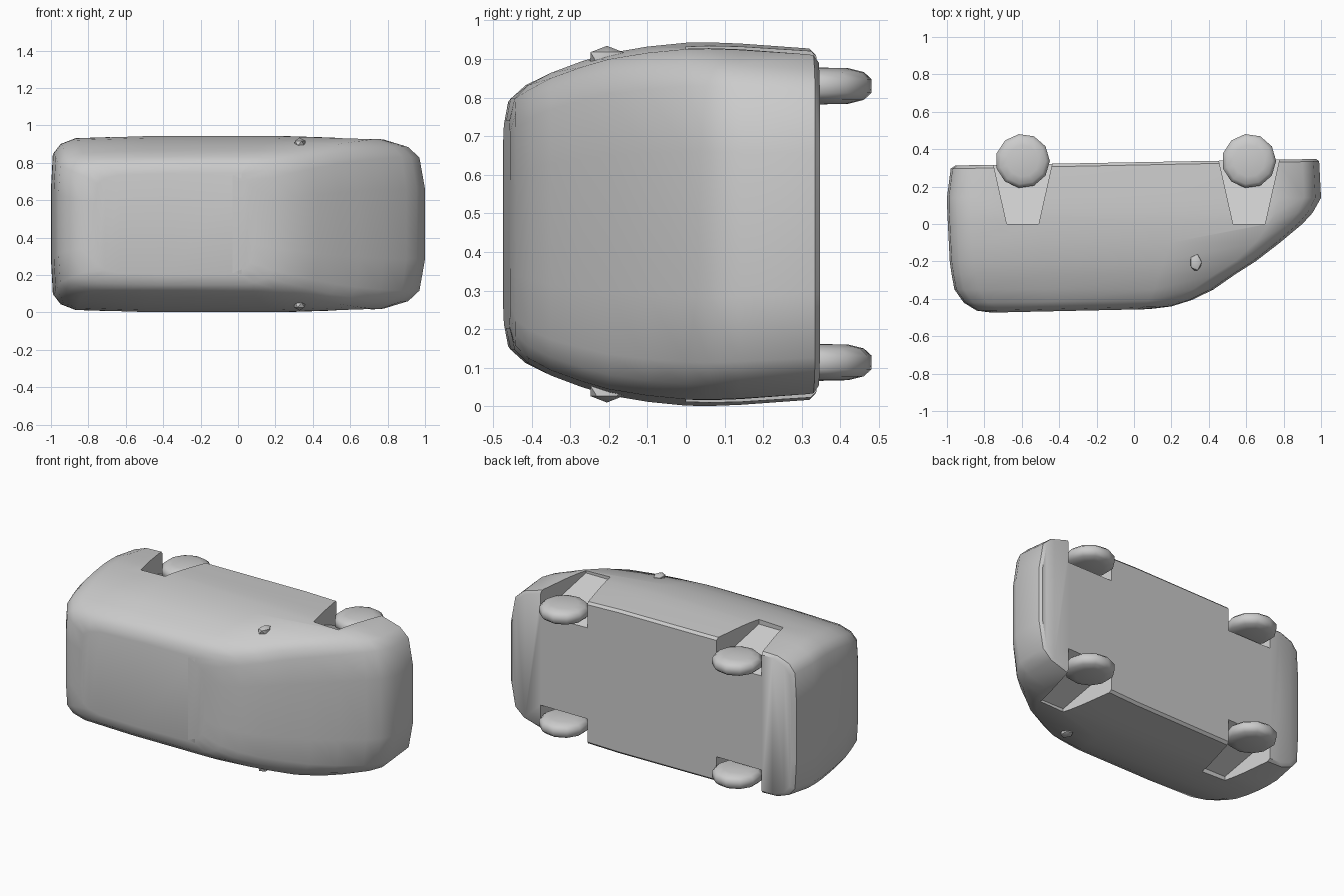
import bpy, bmesh, math

if "Cube" in bpy.data.objects:
    bpy.data.objects.remove(bpy.data.objects["Cube"])

CZ = 0.472  # centre of the car's width: the car lies on its side, roof towards -y


def make_object(name, bm, angle=35):
    bmesh.ops.recalc_face_normals(bm, faces=bm.faces)
    me = bpy.data.meshes.new(name)
    bm.to_mesh(me)
    bm.free()
    ob = bpy.data.objects.new(name, me)
    bpy.context.collection.objects.link(ob)
    return ob


def smooth(ob, angle=35):
    bpy.ops.object.select_all(action='DESELECT')
    ob.select_set(True)
    bpy.context.view_layer.objects.active = ob
    bpy.ops.object.shade_smooth_by_angle(angle=math.radians(angle))


def outline(xr, xf, w, r):
    # rounded plan outline: curved nose, long flank, rounded tail
    half = [(xf, 0.4 * w), (xf - 0.03 * r, 0.76 * w), (xf - 0.09 * r, 0.88 * w),
            (xf - 0.22 * r, 0.965 * w), (0.25 * xf, w), (xr * 0.5, w),
            (xr + 0.13, 0.975 * w), (xr + 0.05, 0.91 * w), (xr + 0.01, 0.8 * w), (xr, 0.4 * w)]
    return half + [(x, -z) for x, z in reversed(half)]


# Body shell: plan outlines stacked from floor to roof
# (height y, tail x, nose x, half width, nose rounding, tilt along x)
levels = [
    (0.330, -0.955, 0.975, 0.440, 1.0, 0.018),
    (0.315, -0.980, 0.990, 0.455, 1.0, 0.020),
    (0.140, -1.000, 1.000, 0.468, 1.0, 0.000),
    (0.060, -0.998, 0.955, 0.471, 0.9, 0.000),
    (0.000, -0.995, 0.900, 0.470, 0.8, 0.000),
    (-0.100, -0.990, 0.780, 0.460, 0.6, 0.000),
    (-0.200, -0.985, 0.650, 0.443, 0.5, 0.000),
    (-0.270, -0.975, 0.540, 0.422, 0.5, 0.000),
    (-0.350, -0.960, 0.425, 0.392, 0.5, 0.000),
    (-0.410, -0.910, 0.310, 0.360, 0.5, 0.012),
    (-0.445, -0.840, 0.200, 0.325, 0.5, 0.022),
    (-0.457, -0.760, 0.080, 0.270, 0.5, 0.022),
]
bm = bmesh.new()
rings = []
for y, xr, xf, w, r, tilt in levels:
    rings.append([bm.verts.new((x, y + tilt * x, CZ + z)) for x, z in outline(xr, xf, w, r)])
n = len(rings[0])
for a, b in zip(rings, rings[1:]):
    for i in range(n):
        j = (i + 1) % n
        bm.faces.new((a[i], a[j], b[j], b[i]))
for ring in (rings[0], rings[-1]):
    for i in range(n // 2 - 1):
        bm.faces.new((ring[i], ring[i + 1], ring[n - 2 - i], ring[n - 1 - i]))
body = make_object("car_body", bm)

# Wheel wells: tapered wedges cut out of the flanks
WHEELS = (-0.595, 0.615)
bm = bmesh.new()
for cx in WHEELS:
    for s in (-1, 1):
        vs = []
        for y, hw, inner in ((0.0, 0.085, 0.44), (0.40, 0.175, 0.26)):
            for x, z in ((-hw, inner), (hw, inner), (hw, 0.6), (-hw, 0.6)):
                vs.append(bm.verts.new((cx + x, y, CZ + s * z)))
        bm.faces.new(vs[:4])
        bm.faces.new(vs[4:])
        for i in range(4):
            j = (i + 1) % 4
            bm.faces.new((vs[i], vs[j], vs[4 + j], vs[4 + i]))
cutter = make_object("wheel_well_cutter", bm)
cutter.hide_render = True
cutter.hide_viewport = True
mod = body.modifiers.new("wells", 'BOOLEAN')
mod.operation = 'DIFFERENCE'
mod.solver = 'EXACT'
mod.object = cutter
cutter.hide_viewport = False
bpy.context.view_layer.objects.active = body
bpy.ops.object.modifier_apply(modifier=mod.name)
bpy.data.objects.remove(cutter)
smooth(body, 38)

# Wheels: low-sided discs with rounded shoulders
profile = [(0.0, 0.048), (0.085, 0.046), (0.125, 0.036), (0.145, 0.018)]
profile += [(r, -h) for r, h in reversed(profile)]
SIDES = 11
for cx, end in zip(WHEELS, ("rear", "front")):
    for s, side in ((-1, "right"), (1, "left")):
        bm = bmesh.new()
        for i in range(SIDES):
            ts = [2 * math.pi * k / SIDES for k in (i, i + 1)]
            for (r0, h0), (r1, h1) in zip(profile, profile[1:]):
                p = [(r0, h0, ts[0]), (r0, h0, ts[1]), (r1, h1, ts[1]), (r1, h1, ts[0])]
                bm.faces.new([bm.verts.new((cx + r * math.cos(t), 0.337 + r * math.sin(t),
                                            CZ + s * 0.358 + h)) for r, h, t in p])
        bmesh.ops.remove_doubles(bm, verts=bm.verts, dist=0.0005)
        bmesh.ops.dissolve_degenerate(bm, edges=bm.edges, dist=0.0005)
        smooth(make_object(f"{end}_{side}_wheel", bm), 60)

# Door mirrors: small faceted pods on the shoulders
for s, side in ((-1, "right"), (1, "left")):
    bm = bmesh.new()
    bmesh.ops.create_icosphere(bm, subdivisions=1, radius=1)
    for v in bm.verts:
        v.co = (0.33 + 0.035 * v.co.x, -0.205 + 0.05 * v.co.y, CZ + s * 0.432 + 0.03 * v.co.z)
    smooth(make_object(f"{side}_mirror", bm), 40)
